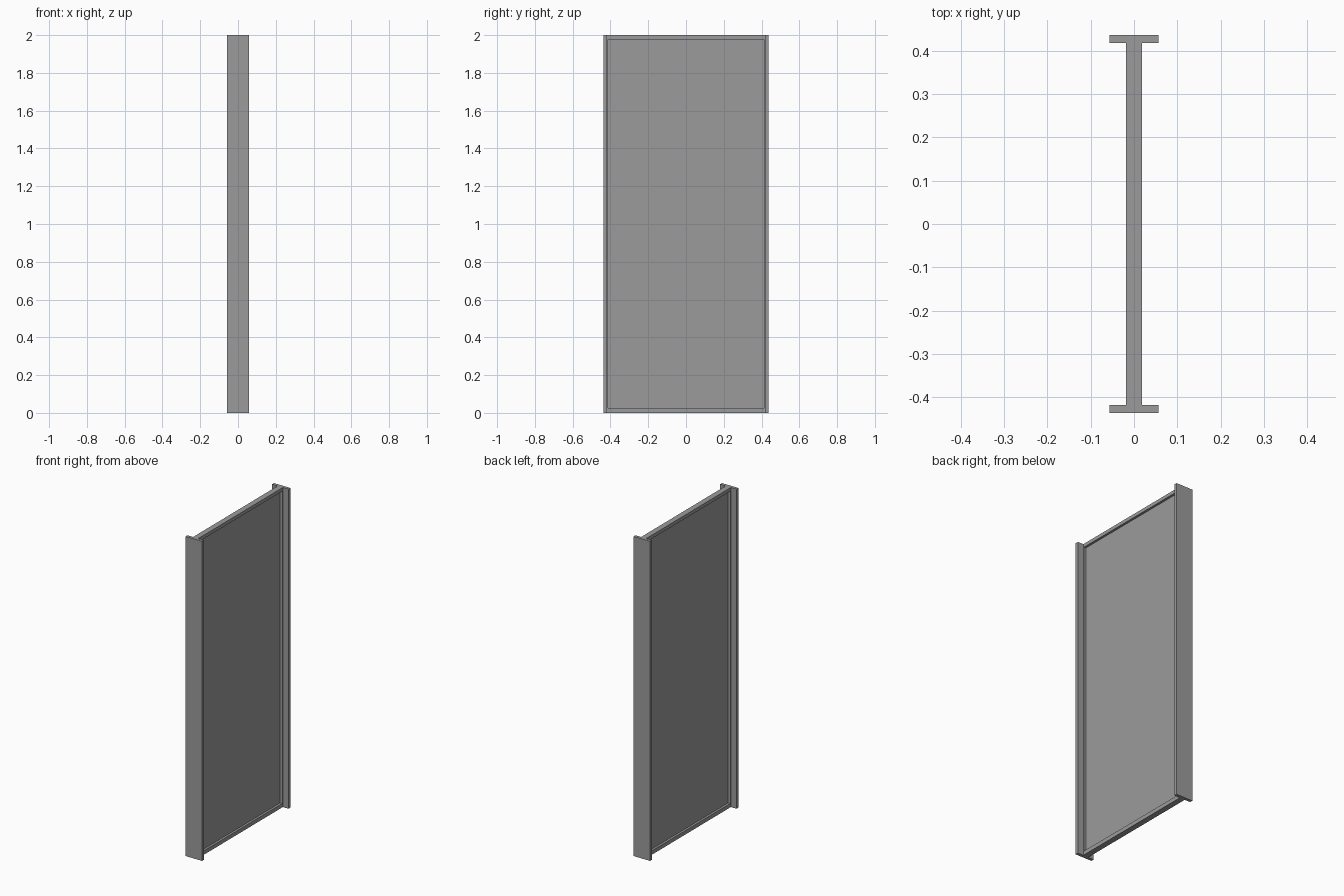
import bpy

if "Cube" in bpy.data.objects:
    bpy.data.objects.remove(bpy.data.objects["Cube"])

grey = bpy.data.materials.new("dark_grey")
grey.diffuse_color = (0.33, 0.33, 0.33, 1)
grey.use_nodes = True
grey.node_tree.nodes["Principled BSDF"].inputs["Base Color"].default_value = grey.diffuse_color


def box(name, x, y, z):
    """Axis-aligned box from (min, max) ranges."""
    bpy.ops.mesh.primitive_cube_add(
        size=1, location=[(a + b) / 2 for a, b in (x, y, z)])
    ob = bpy.context.object
    ob.name = name
    ob.scale = [b - a for a, b in (x, y, z)]
    bpy.ops.object.transform_apply(location=False, rotation=False, scale=True)
    ob.data.materials.append(grey)
    return ob


H, W = 2.0, 0.437             # height, half width
FLANGE, STILE = 0.019, 0.006  # jamb and stile widths
JX, RX, PX = 0.057, 0.018, 0.004  # half depths: jamb, frame, panel
TOP, BOTTOM = 0.022, 0.025    # rail heights
inner = W - FLANGE

# Wide jambs and narrow stiles on both sides
for side, s in (("left", -1), ("right", 1)):
    box(f"{side}_jamb", (-JX, JX), sorted((s * W, s * inner)), (0, H))
    box(f"{side}_stile", (-RX, RX),
        sorted((s * inner, s * (inner - STILE))), (BOTTOM, H - TOP))

# Rails
box("top_rail", (-RX, RX), (-inner, inner), (H - TOP, H))
box("bottom_rail", (-RX, RX), (-inner, inner), (0, BOTTOM))

# Recessed panel
box("door_panel", (-PX, PX), (-inner + STILE, inner - STILE), (BOTTOM, H - TOP))
